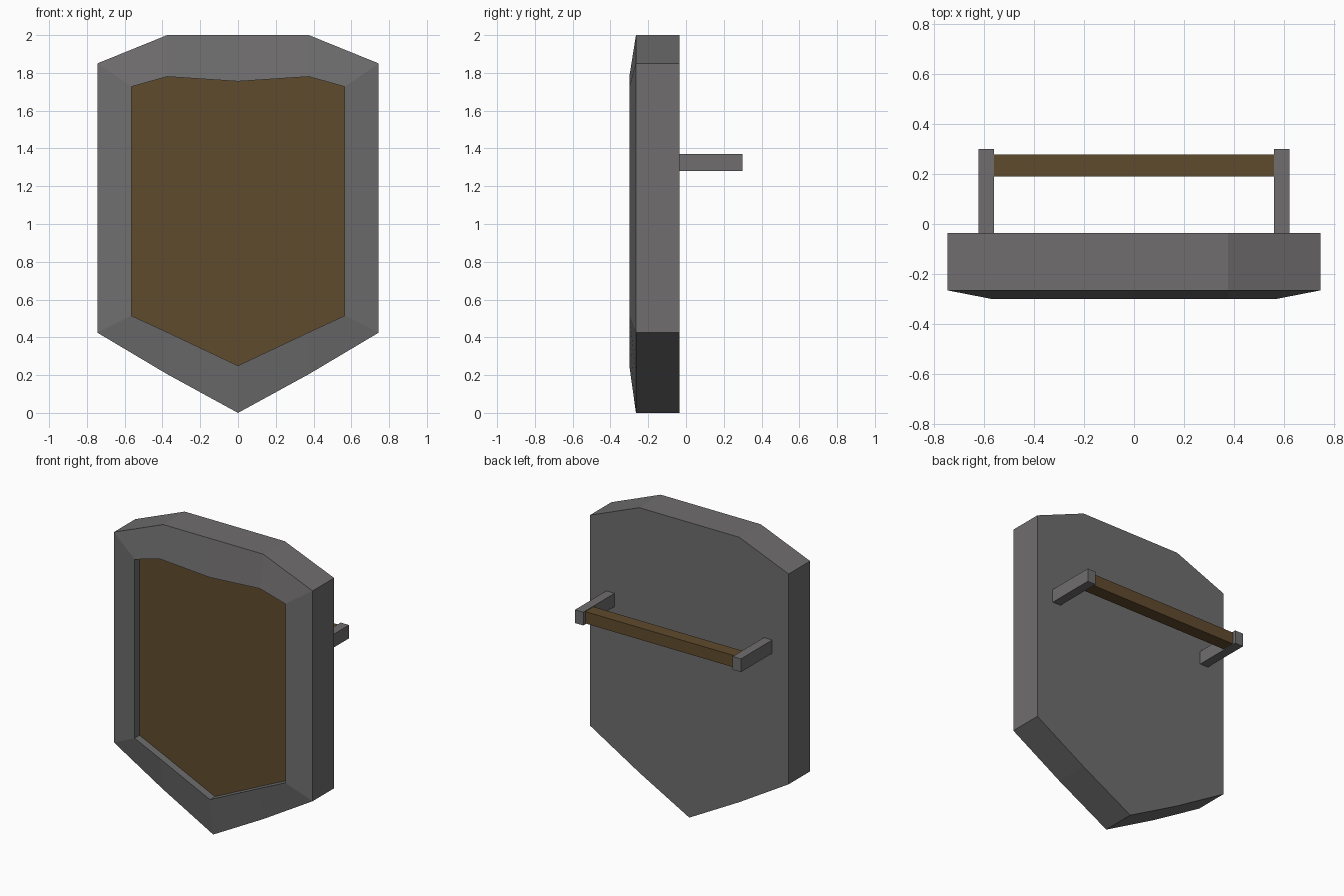
import bpy, bmesh

if "Cube" in bpy.data.objects:
    bpy.data.objects.remove(bpy.data.objects["Cube"])

wood = bpy.data.materials.new("wood")
wood.diffuse_color = (0.115, 0.07, 0.027, 1)
wood.use_nodes = True
wood.node_tree.nodes["Principled BSDF"].inputs["Base Color"].default_value = wood.diffuse_color
steel = bpy.data.materials.new("steel")
steel.diffuse_color = (0.16, 0.155, 0.157, 1)
steel.use_nodes = True
steel.node_tree.nodes["Principled BSDF"].inputs["Base Color"].default_value = steel.diffuse_color

# Right half outlines (x, z), from bottom tip to top centre
OUTER = [(0, 0), (0.375, 0.205), (0.745, 0.425), (0.745, 1.85), (0.375, 2.0), (0, 2.0)]
INNER = [(0, 0.25), (0.375, 0.427), (0.565, 0.515), (0.565, 1.727), (0.375, 1.78), (0, 1.755)]
BACK, EDGE, RIM, PANEL = -0.035, -0.265, -0.30, -0.247


def loop(half):
    """Mirror a half outline into a closed loop."""
    return half + [(-x, z) for x, z in half[-2:0:-1]]


def make(name, bm, mat):
    bmesh.ops.recalc_face_normals(bm, faces=bm.faces)
    mesh = bpy.data.meshes.new(name)
    bm.to_mesh(mesh)
    bm.free()
    mesh.materials.append(mat)
    ob = bpy.data.objects.new(name, mesh)
    bpy.context.collection.objects.link(ob)
    return ob


def ring(bm, half, y):
    return [bm.verts.new((x, y, z)) for x, z in loop(half)]


def box(name, lo, hi, mat):
    bm = bmesh.new()
    bmesh.ops.create_cube(bm, size=1)
    for v in bm.verts:
        v.co = [(a + b) / 2 + c * (b - a) for a, b, c in zip(lo, hi, v.co)]
    return make(name, bm, mat)


# Shield frame: back plate, side walls, sloped rim and recess wall
bm = bmesh.new()
rings = [ring(bm, OUTER, BACK), ring(bm, OUTER, EDGE), ring(bm, INNER, RIM), ring(bm, INNER, PANEL)]
bm.faces.new(rings[0])
for a, b in zip(rings, rings[1:]):
    n = len(a)
    for i in range(n):
        j = (i + 1) % n
        bm.faces.new((a[i], a[j], b[j], b[i]))
make("shield_frame", bm, steel)

# Recessed wooden panel closing the frame
bm = bmesh.new()
face = bm.faces.new(ring(bm, INNER, PANEL))
face.normal_update()
if face.normal.y > 0:
    face.normal_flip()
mesh = bpy.data.meshes.new("front_panel")
bm.to_mesh(mesh)
bm.free()
mesh.materials.append(wood)
bpy.context.collection.objects.link(bpy.data.objects.new("front_panel", mesh))

# Handle: two brackets and a wooden grip bar
for side, x0, x1 in (("left", -0.622, -0.56), ("right", 0.56, 0.622)):
    box(f"{side}_bracket", (x0, BACK, 1.28), (x1, 0.30, 1.37), steel)
box("grip_bar", (-0.56, 0.19, 1.285), (0.56, 0.277, 1.365), wood)
